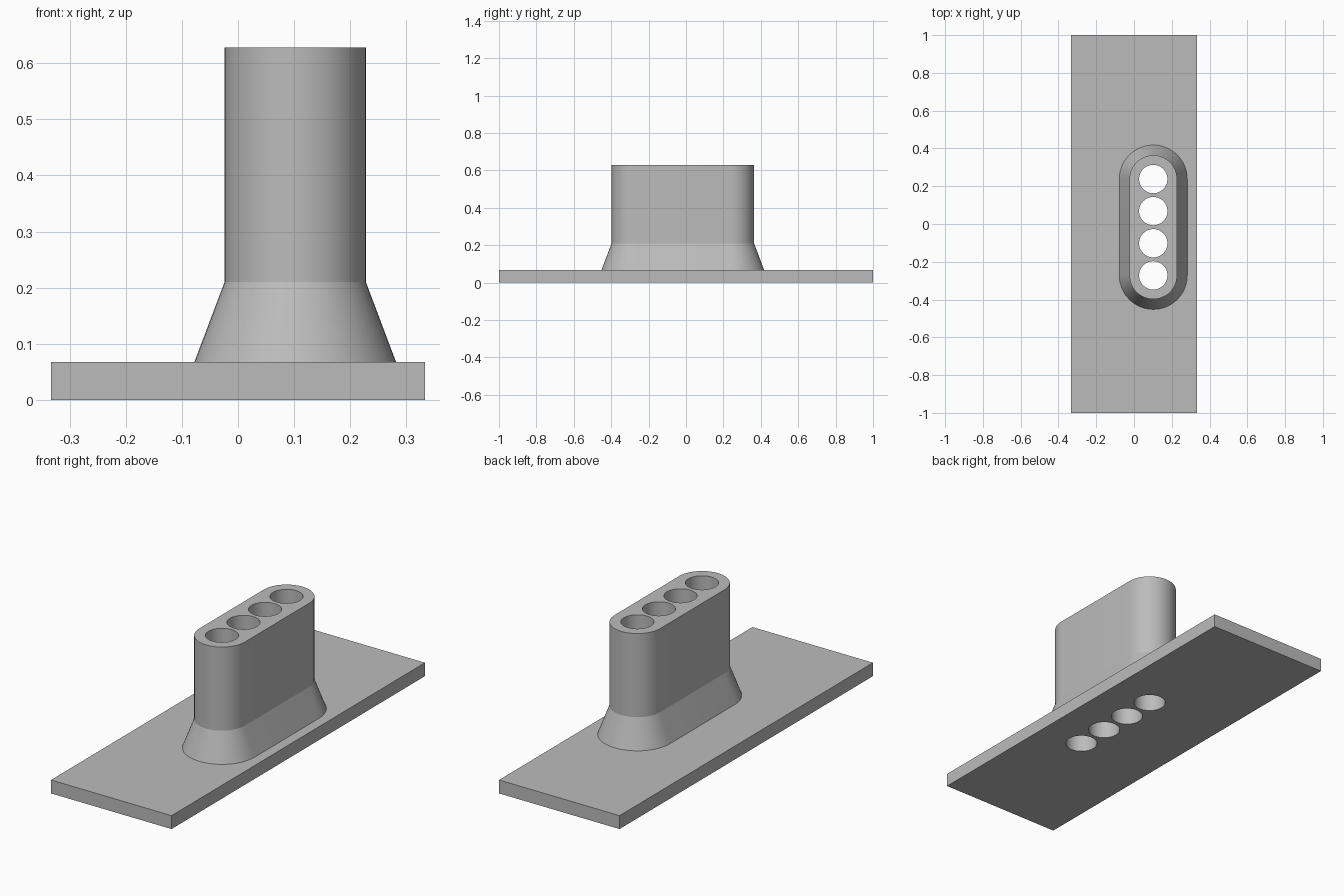
import bpy, bmesh, math
from mathutils import Matrix, Vector

cube = bpy.data.objects.get("Cube")
if cube:
    bpy.data.objects.remove(cube, do_unlink=True)

CENTRE_X, CENTRE_Y = 0.102, -0.017
HALF_RUN = 0.255          # from column middle to each end-arc centre
PLATE_H, FLARE_TOP, TOP = 0.067, 0.21, 0.628
HOLE_R, HOLES = 0.075, 4

grey = bpy.data.materials.new("plain grey")
grey.use_nodes = True
colour = (0.5, 0.5, 0.5, 1)
grey.diffuse_color = colour
grey.node_tree.nodes["Principled BSDF"].inputs["Base Color"].default_value = colour


def add_object(name, bm):
    bmesh.ops.recalc_face_normals(bm, faces=bm.faces)
    mesh = bpy.data.meshes.new(name)
    bm.to_mesh(mesh)
    bm.free()
    mesh.materials.append(grey)
    obj = bpy.data.objects.new(name, mesh)
    bpy.context.collection.objects.link(obj)
    return obj


def slot_ring(bm, radius, z, steps=24):
    """Ring of vertices around a slot with rounded ends along y."""
    ring = []
    for end in (0, 1):
        cy = CENTRE_Y + (HALF_RUN if end == 0 else -HALF_RUN)
        for i in range(steps + 1):
            a = math.pi * (end + i / steps)
            ring.append(bm.verts.new((CENTRE_X + radius * math.cos(a),
                                      cy + radius * math.sin(a), z)))
    return ring


def apply_boolean(target, tool, operation):
    mod = target.modifiers.new(operation.lower(), 'BOOLEAN')
    mod.operation, mod.solver, mod.object = operation, 'EXACT', tool
    bpy.context.view_layer.objects.active = target
    bpy.ops.object.modifier_apply(modifier=mod.name)
    bpy.data.objects.remove(tool, do_unlink=True)


# Flat base plate
bm = bmesh.new()
bmesh.ops.create_cube(bm, size=1, matrix=Matrix.Translation((0, 0, PLATE_H / 2))
                      @ Matrix.Diagonal((0.666, 2, PLATE_H, 1)))
body = add_object("base_with_column", bm)

# Slot-shaped column with a flared foot sunk into the plate
bm = bmesh.new()
rings = [slot_ring(bm, r, z) for r, z in
         ((0.18, PLATE_H / 2), (0.18, PLATE_H), (0.126, FLARE_TOP), (0.126, TOP))]
for low, high in zip(rings, rings[1:]):
    for i in range(len(low)):
        j = (i + 1) % len(low)
        bm.faces.new((low[i], low[j], high[j], high[i]))
bm.faces.new(rings[0])
bm.faces.new(rings[-1])
apply_boolean(body, add_object("column", bm), 'UNION')

# Row of round holes right through column and plate
bm = bmesh.new()
for k in range(HOLES):
    y = CENTRE_Y - HALF_RUN + 2 * HALF_RUN * k / (HOLES - 1)
    bmesh.ops.create_cone(bm, cap_ends=True, segments=48, radius1=HOLE_R, radius2=HOLE_R,
                          depth=1, matrix=Matrix.Translation((CENTRE_X, y, TOP / 2)))
cutter = add_object("hole_cutter", bm)
cutter.hide_render = True
apply_boolean(body, cutter, 'DIFFERENCE')

# Smooth curved walls, crisp edges
bpy.ops.object.select_all(action='DESELECT')
body.select_set(True)
bpy.context.view_layer.objects.active = body
bpy.ops.object.shade_smooth_by_angle(angle=math.radians(20))
